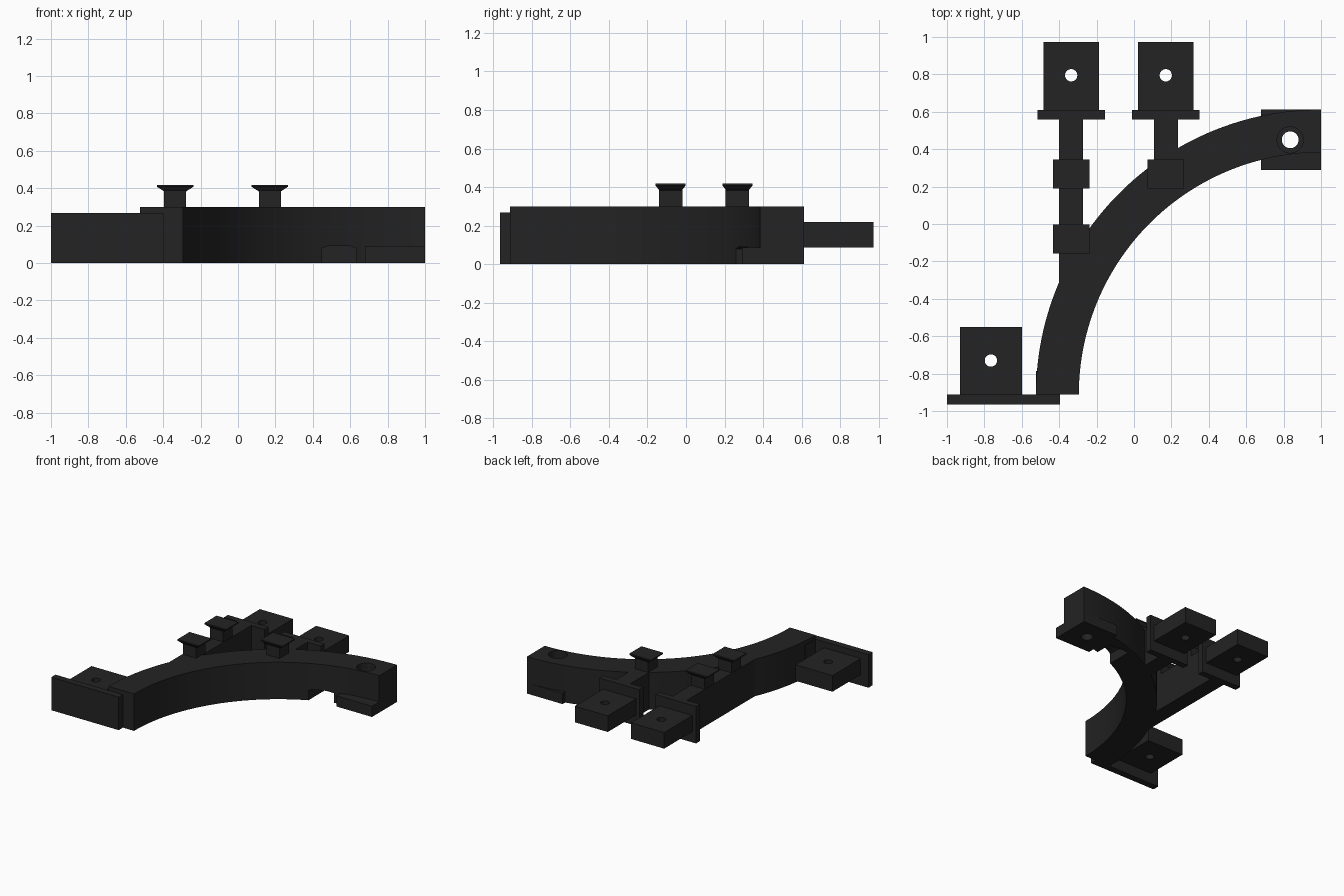
import bpy, bmesh, math

if "Cube" in bpy.data.objects:
    bpy.data.objects.remove(bpy.data.objects["Cube"])

black = bpy.data.materials.new("matte_black")
black.diffuse_color = (0.017, 0.017, 0.017, 1)
black.use_nodes = True
black.node_tree.nodes["Principled BSDF"].inputs["Base Color"].default_value = black.diffuse_color


def finish(name, bm, smooth=False):
    bmesh.ops.recalc_face_normals(bm, faces=bm.faces)
    me = bpy.data.meshes.new(name)
    bm.to_mesh(me)
    bm.free()
    me.materials.append(black)
    ob = bpy.data.objects.new(name, me)
    bpy.context.collection.objects.link(ob)
    if smooth:
        bpy.ops.object.select_all(action='DESELECT')
        ob.select_set(True)
        bpy.context.view_layer.objects.active = ob
        bpy.ops.object.shade_smooth_by_angle(angle=math.radians(30))
    return ob


def prism(name, pts, offset, smooth=False):
    """Extrude a closed polygon along an offset."""
    bm = bmesh.new()
    face = bm.faces.new([bm.verts.new(p) for p in pts])
    ext = bmesh.ops.extrude_face_region(bm, geom=[face])
    bmesh.ops.translate(bm, vec=offset,
                        verts=[v for v in ext["geom"] if isinstance(v, bmesh.types.BMVert)])
    return finish(name, bm, smooth)


def box(name, x0, x1, y0, y1, z0, z1):
    return prism(name, [(x0, y0, z0), (x1, y0, z0), (x1, y1, z0), (x0, y1, z0)],
                 (0, 0, z1 - z0))


def cylinder(name, x, y, r, z0, z1):
    n = 32
    return prism(name, [(x + r * math.cos(2 * math.pi * i / n),
                         y + r * math.sin(2 * math.pi * i / n), z0) for i in range(n)],
                 (0, 0, z1 - z0))


def cut(target, cutter):
    cutter.hide_render = True
    cutter.hide_viewport = True
    mod = target.modifiers.new("cut", 'BOOLEAN')
    mod.operation = 'DIFFERENCE'
    mod.solver = 'EXACT'
    mod.object = cutter


# quarter-circle arm
CX, CY, R_IN, R_OUT, H = 1.0, -0.912, 1.295, 1.524, 0.30
N = 64
angles = [math.pi / 2 * (1 + i / N) for i in range(N + 1)]
ring = [(CX + R_OUT * math.cos(a), CY + R_OUT * math.sin(a), 0) for a in angles]
ring += [(CX + R_IN * math.cos(a), CY + R_IN * math.sin(a), 0) for a in reversed(angles)]
arm = prism("curved_arm", ring, (0, 0, H), True)

# foot under the arm's free end, with a counterbored screw hole
foot = box("end_foot", 0.68, 1.0, 0.29, 0.612, 0, 0.087)
end_hole = cylinder("end_hole_cutter", 0.835, 0.45, 0.045, -0.1, 0.5)
cut(arm, end_hole)
cut(foot, end_hole)
cut(arm, cylinder("counterbore_cutter", 0.835, 0.45, 0.07, 0.22, 0.4))

# chamfered recess in the inner underside of the arm
cut(arm, prism("recess_cutter",
               [(0.45, 0.2, -0.05), (0.63, 0.2, -0.05), (0.63, 0.2, 0.08),
                (0.60, 0.2, 0.09), (0.48, 0.2, 0.09), (0.45, 0.2, 0.08)], (0, 0.27, 0)))


def drilled_block(name, x0, x1, y0, y1, hx, hy):
    block = box(name, x0, x1, y0, y1, 0.087, 0.218)
    cut(block, cylinder(name + "_hole_cutter", hx, hy, 0.033, 0, 0.4))


# side mount at the arm's other end
box("side_plate", -1.0, -0.395, -0.966, -0.912, 0, 0.268)
box("side_plate_root", -0.525, -0.40, -0.93, -0.785, 0, 0.268)
drilled_block("side_block", -0.93, -0.60, -0.915, -0.55, -0.765, -0.73)


def hook(name, x, y):
    """Square post with a flared head."""
    box(name + "_post", x - 0.059, x + 0.059, y - 0.061, y + 0.061, 0.28, 0.39)
    bm = bmesh.new()
    rings = []
    for hx, hy, z in ((0.059, 0.058, 0.383), (0.098, 0.078, 0.408), (0.098, 0.078, 0.418)):
        rings.append([bm.verts.new((x + sx * hx, y + sy * hy, z))
                      for sx, sy in ((-1, -1), (1, -1), (1, 1), (-1, 1))])
    for a, b in zip(rings, rings[1:]):
        for i in range(4):
            j = (i + 1) % 4
            bm.faces.new((a[i], a[j], b[j], b[i]))
    bm.faces.new(rings[0])
    bm.faces.new(rings[-1])
    finish(name + "_head", bm)


# two straight beams with rear mounts and hooks
for side, x, start, hook_ys in (("left", -0.336, -0.31, (-0.08, 0.267)),
                                ("right", 0.17, 0.30, (0.267,))):
    # start of each beam follows the arm's outer curve
    ends = [(x + d, CY + math.sqrt(R_OUT ** 2 - (CX - x - d) ** 2) - 0.02, 0)
            for d in (-0.064, 0.064)]
    prism(side + "_beam", ends + [(x + 0.064, 0.57, 0), (x - 0.064, 0.57, 0)], (0, 0, H))
    box(side + "_rear_plate", x - 0.181, x + 0.181, 0.56, 0.61, 0, H)
    drilled_block(side + "_rear_block", x - 0.148, x + 0.148, 0.605, 0.972, x, 0.795)
    for k, y in enumerate(hook_ys):
        hook(f"{side}_hook_{k + 1}", x, y)
